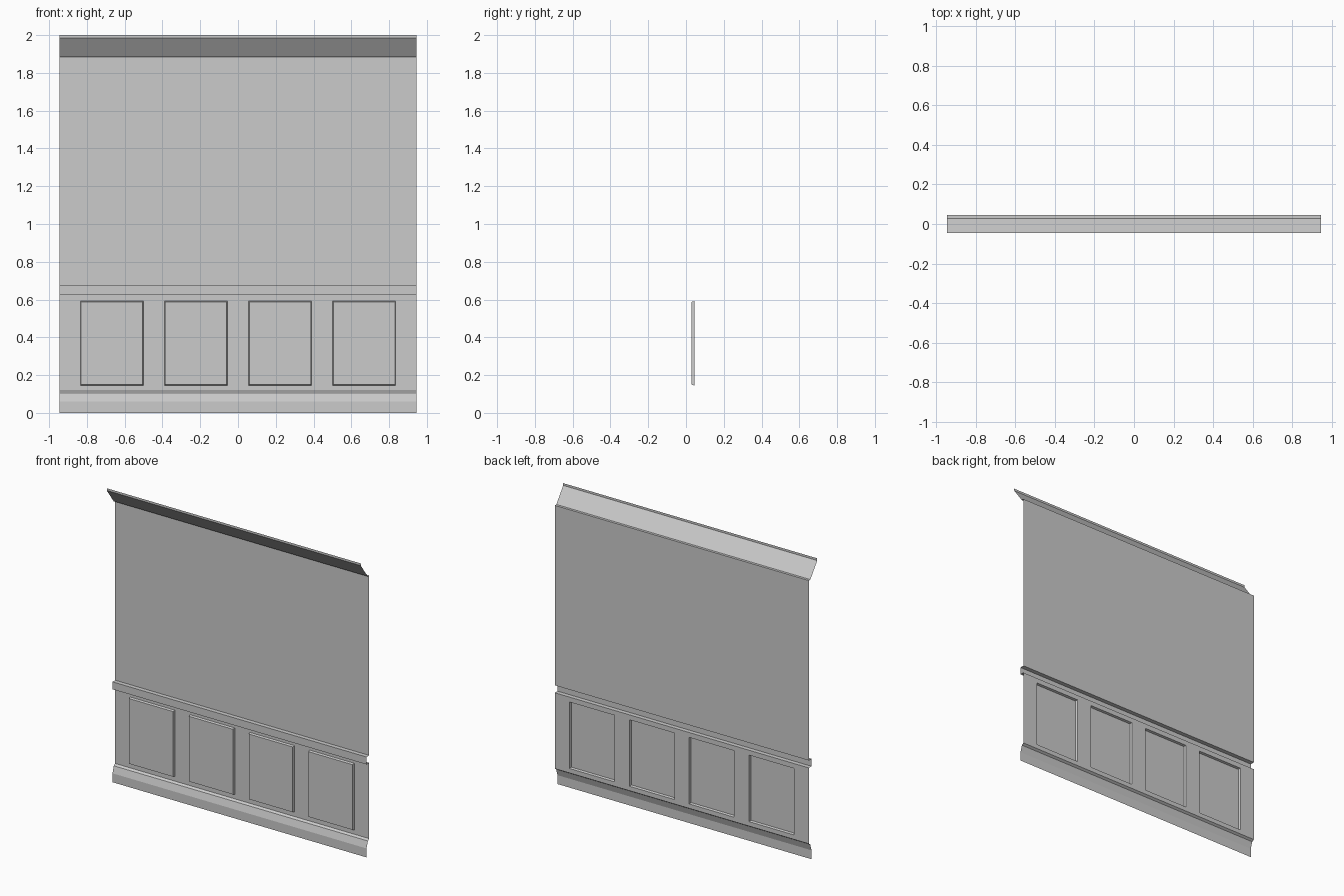
import bpy, bmesh

if "Cube" in bpy.data.objects:
    bpy.data.objects.remove(bpy.data.objects["Cube"])

HALF = 0.945     # half the wall length
WALL = 0.045     # y of the wall plane
FRONT = 0.016    # y of baseboard and rail fronts


def sweep(name, profile, xs=(-HALF, HALF)):
    """Open sheet: a (y, z) profile, bottom to top, swept along x; faces look to -y."""
    bm = bmesh.new()
    rows = [[bm.verts.new((x, y, z)) for x in xs] for y, z in profile]
    for lo, hi in zip(rows, rows[1:]):
        for i in range(len(xs) - 1):
            bm.faces.new((lo[i], lo[i + 1], hi[i + 1], hi[i]))
    return bm


def finish(name, bm):
    bm.normal_update()
    mesh = bpy.data.meshes.new(name)
    bm.to_mesh(mesh)
    bm.free()
    obj = bpy.data.objects.new(name, mesh)
    bpy.context.collection.objects.link(obj)
    return obj


# Skirting with sloped top
finish("baseboard", sweep("baseboard", [
    (FRONT, 0), (FRONT, 0.06), (0.03, 0.105), (WALL, 0.115)]))

# Lower wall with four raised panels pressed out of the sheet
centres = [-0.6675, -0.2225, 0.2225, 0.6675]
xs = [-HALF] + [c + s * 0.167 for c in centres for s in (-1, 1)] + [HALF]
bm = sweep("wainscot", [(WALL, z) for z in (0.115, 0.145, 0.592, 0.625)], xs)
bm.normal_update()
panels = [f for f in bm.faces
          if 0.3 < f.calc_center_median().z < 0.45
          and any(abs(f.calc_center_median().x - c) < 0.01 for c in centres)]
bmesh.ops.inset_individual(bm, faces=panels, thickness=0.006, depth=0)
for f in panels:
    for v in f.verts:
        v.co.y = 0.03
finish("wainscot", bm)

# Chair rail
finish("chair_rail", sweep("chair_rail", [
    (WALL, 0.625), (FRONT, 0.625), (FRONT, 0.675), (WALL, 0.675)]))

# Plain upper wall
finish("upper_wall", sweep("upper_wall", [(WALL, 0.675), (WALL, 1.885)]))

# Crown moulding: small ledge, slope, vertical lip
finish("crown_moulding", sweep("crown_moulding", [
    (WALL, 1.885), (0.028, 1.885), (-0.045, 1.985), (-0.045, 2.0)]))
